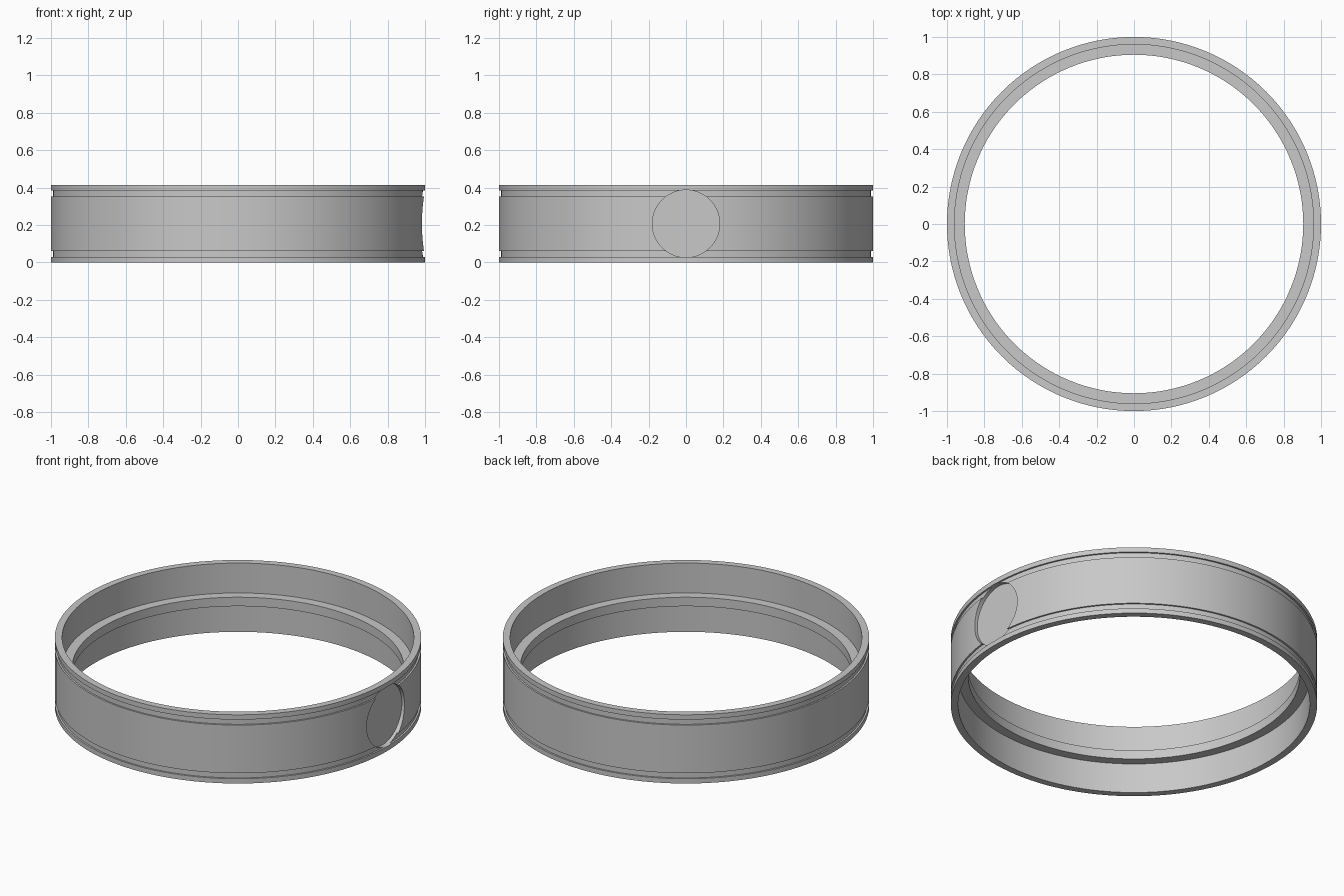
import bpy, bmesh, math

if "Cube" in bpy.data.objects:
    bpy.data.objects.remove(bpy.data.objects["Cube"])

H = 0.414          # ring height
SEG = 128          # segments around the ring

grey = bpy.data.materials.new("plain grey")
grey.diffuse_color = (0.58, 0.58, 0.58, 1)
grey.use_nodes = True
grey.node_tree.nodes["Principled BSDF"].inputs["Base Color"].default_value = grey.diffuse_color

# Ring cross-section (radius, z), lower half; the upper half is its mirror image
R_OUT, R_GROOVE, R_BORE, R_LEDGE = 1.0, 0.99, 0.96, 0.905
half = [(R_LEDGE, 0.18), (R_BORE, 0.18), (R_BORE, 0), (R_OUT, 0),
        (R_OUT, 0.029), (R_GROOVE, 0.029), (R_GROOVE, 0.062), (R_OUT, 0.062)]
profile = half + [(r, H - z) for r, z in reversed(half)]

# Ring body: the closed cross-section revolved around z
bm = bmesh.new()
loops = []
for i in range(SEG):
    a = 2 * math.pi * i / SEG
    loops.append([bm.verts.new((r * math.cos(a), r * math.sin(a), z)) for r, z in profile])
n = len(profile)
for i in range(SEG):
    p, q = loops[i], loops[(i + 1) % SEG]
    for j in range(n):
        k = (j + 1) % n
        bm.faces.new((p[j], q[j], q[k], p[k]))
bmesh.ops.recalc_face_normals(bm, faces=bm.faces)
mesh = bpy.data.meshes.new("ring_body")
bm.to_mesh(mesh)
bm.free()
mesh.materials.append(grey)
ring = bpy.data.objects.new("ring_body", mesh)
bpy.context.collection.objects.link(ring)

# Flat round recess on the right side
FLOOR_X, DEPTH = 0.966, 0.2
bpy.ops.mesh.primitive_cylinder_add(vertices=64, radius=0.18, depth=DEPTH,
                                    location=(FLOOR_X + DEPTH / 2, 0, H / 2),
                                    rotation=(0, math.pi / 2, 0))
cutter = bpy.context.object
cutter.name = "recess_cutter"
cutter.hide_render = True
cutter.data.materials.append(grey)

bpy.ops.object.select_all(action='DESELECT')
ring.select_set(True)
bpy.context.view_layer.objects.active = ring
cut = ring.modifiers.new("round_recess", 'BOOLEAN')
cut.operation = 'DIFFERENCE'
cut.solver = 'EXACT'
cut.object = cutter
bpy.ops.object.modifier_apply(modifier=cut.name)
bpy.data.objects.remove(cutter)

# Smooth curved walls, crisp edges
bpy.ops.object.shade_smooth_by_angle(angle=math.radians(30))
